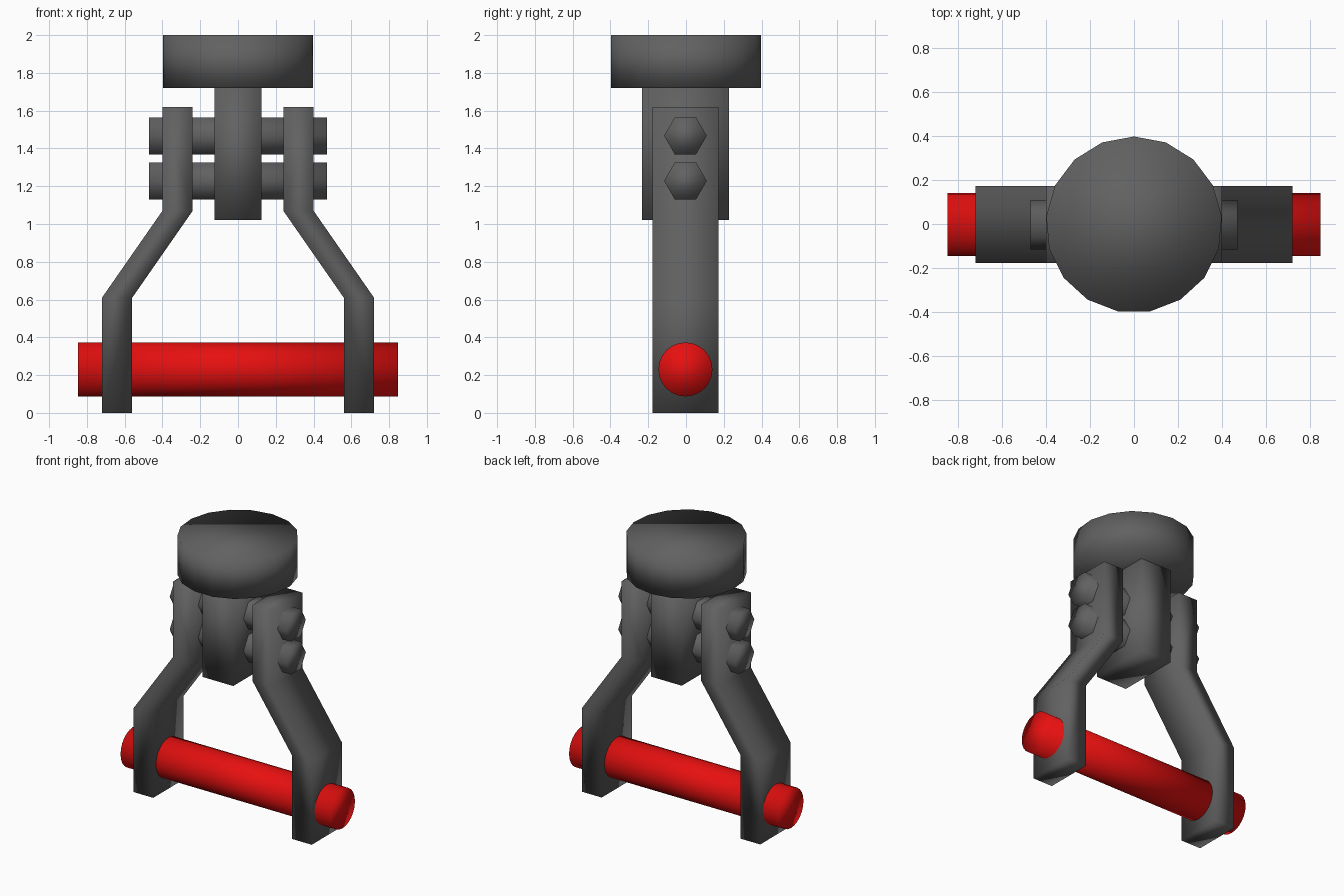
import bpy, bmesh, math
from mathutils import Matrix

if "Cube" in bpy.data.objects:
    bpy.data.objects.remove(bpy.data.objects["Cube"])

Y0 = -0.003  # depth centre shared by all parts


def material(name, color):
    m = bpy.data.materials.new(name)
    m.diffuse_color = (*color, 1.0)
    m.use_nodes = True
    m.node_tree.nodes["Principled BSDF"].inputs["Base Color"].default_value = m.diffuse_color
    return m


GREY = material("dark grey metal", (0.12, 0.12, 0.12))
RED = material("red paint", (0.80, 0.005, 0.005))


def finish(name, bm, mat):
    """Turn a bmesh into a smooth-shaded, single-colour object."""
    bmesh.ops.recalc_face_normals(bm, faces=bm.faces)
    me = bpy.data.meshes.new(name)
    bm.to_mesh(me)
    bm.free()
    me.materials.append(mat)
    me.shade_smooth()
    ob = bpy.data.objects.new(name, me)
    bpy.context.collection.objects.link(ob)
    return ob


def prism(name, outline, axis, lo, hi, mat):
    """Extrude a 2D outline: axis 'X' takes (y, z), 'Y' takes (x, z), 'Z' takes (x, y)."""
    place = {"X": lambda a, b: (lo, a, b),
             "Y": lambda a, b: (a, lo, b),
             "Z": lambda a, b: (a, b, lo)}[axis]
    vec = [(hi - lo) * (axis == k) for k in "XYZ"]
    bm = bmesh.new()
    face = bm.faces.new([bm.verts.new(place(a, b)) for a, b in outline])
    ext = bmesh.ops.extrude_face_region(bm, geom=[face], use_keep_orig=True)
    verts = [g for g in ext["geom"] if isinstance(g, bmesh.types.BMVert)]
    bmesh.ops.translate(bm, vec=vec, verts=verts)
    return finish(name, bm, mat)


def ring(n, r, ca, cb, start=0.0):
    return [(ca + r * math.cos(start + math.tau * i / n),
             cb + r * math.sin(start + math.tau * i / n)) for i in range(n)]


# Top cap: 17-sided disc with a corner pointing to the back
prism("top_cap", ring(17, 0.40, 0, Y0, math.pi / 2), "Z", 1.72, 2.0, GREY)

# Central block hanging under the cap
prism("centre_block", [(-0.125, 1.02), (0.125, 1.02), (0.125, 1.72), (-0.125, 1.72)],
      "Y", Y0 - 0.23, Y0 + 0.23, GREY)

# Cranked side arms, mirrored left and right
ARM = [(0.24, 1.62), (0.24, 1.07), (0.56, 0.61), (0.56, 0.0),
       (0.72, 0.0), (0.72, 0.61), (0.40, 1.07), (0.40, 1.62)]
for side, s in (("left", -1), ("right", 1)):
    prism(side + "_arm", [(s * x, z) for x, z in ARM],
          "Y", Y0 - 0.175, Y0 + 0.175, GREY)

# Two hexagonal bolts passing through arms and block
for label, z in (("lower", 1.228), ("upper", 1.467)):
    prism(label + "_bolt", ring(6, 0.113, Y0, z), "X", -0.47, 0.47, GREY)

# Red cross bar
prism("cross_bar", ring(24, 0.143, Y0, 0.23), "X", -0.846, 0.846, RED)
